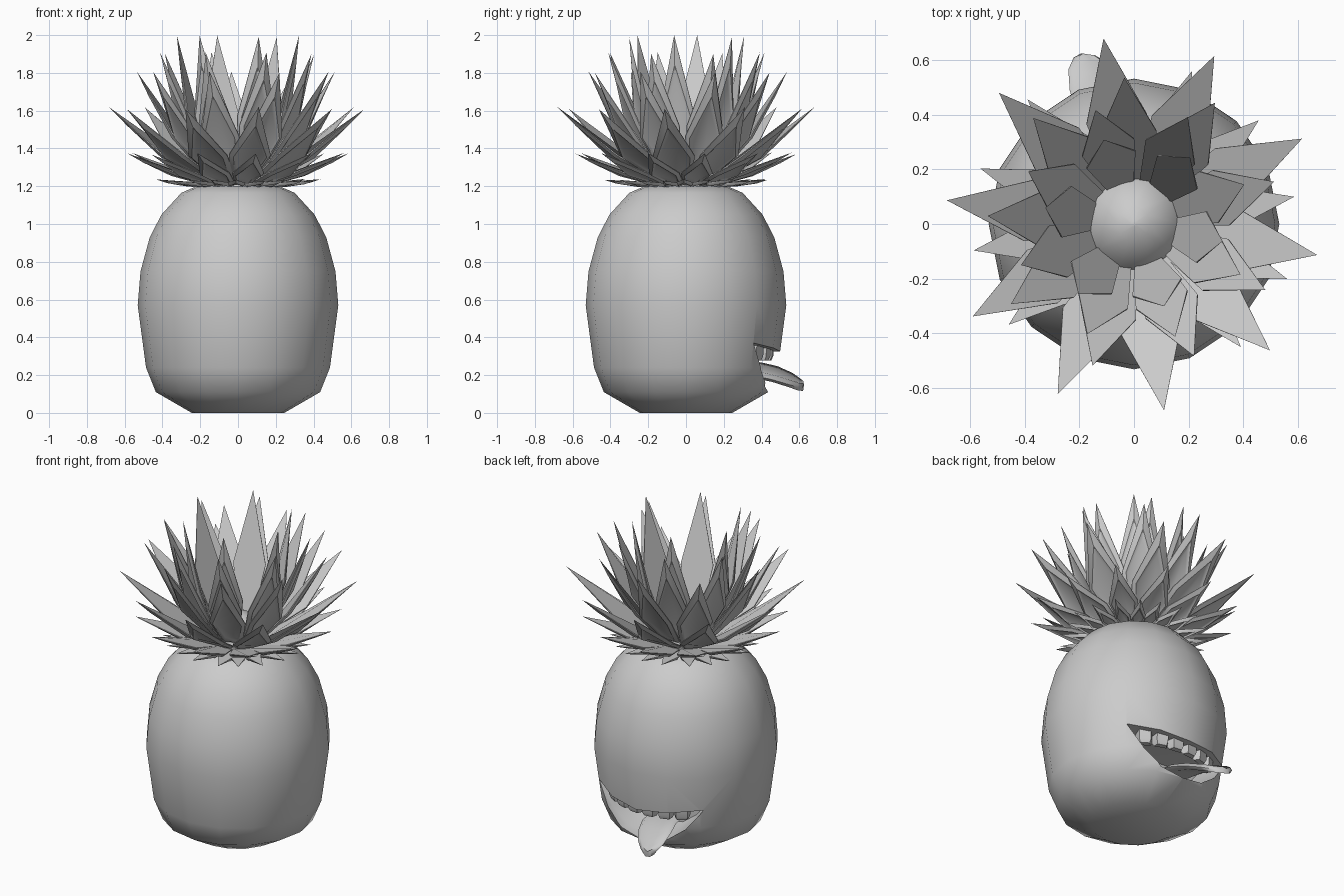
import bpy, bmesh, math, random
from mathutils import Vector

if "Cube" in bpy.data.objects:
    bpy.data.objects.remove(bpy.data.objects["Cube"])

random.seed(4)


def make(name, verts, faces, angle=60):
    me = bpy.data.meshes.new(name)
    me.from_pydata(verts, [], faces)
    bm = bmesh.new()
    bm.from_mesh(me)
    bmesh.ops.recalc_face_normals(bm, faces=bm.faces)
    bm.to_mesh(me)
    bm.free()
    ob = bpy.data.objects.new(name, me)
    bpy.context.collection.objects.link(ob)
    bpy.ops.object.select_all(action='DESELECT')
    ob.select_set(True)
    bpy.context.view_layer.objects.active = ob
    bpy.ops.object.shade_smooth_by_angle(angle=math.radians(angle))
    return ob


def loft(rings):
    """Join equal-sized closed rings into a capped solid."""
    n = len(rings[0])
    verts = [v for r in rings for v in r]
    faces = [(k * n + i, k * n + (i + 1) % n, (k + 1) * n + (i + 1) % n, (k + 1) * n + i)
             for k in range(len(rings) - 1) for i in range(n)]
    faces.append(tuple(range(n))[::-1])
    faces.append(tuple(range(len(verts) - n, len(verts))))
    return verts, faces


def lathe(name, profile, n):
    return make(name, *loft([[(r * math.cos(2 * math.pi * i / n), r * math.sin(2 * math.pi * i / n), z)
                              for i in range(n)] for r, z in profile]))


# Fruit body
body = lathe("fruit_body", [(.245, 0), (.435, .11), (.487, .24), (.531, .57), (.516, .75),
                            (.467, .93), (.405, 1.05), (.30, 1.165), (.22, 1.2)], 16)

# Grinning mouth cut into the back
lower = [(-.37, .36), (-.27, .23), (-.15, .14), (0, .11), (.15, .14), (.26, .23), (.355, .37)]
upper = [(.2, .345), (0, .325), (-.2, .34)]
outline = lower + upper
cutter = make("mouth_cutter", *loft([[(x * .8, .2, .27 + (z - .27) * .8) for x, z in outline],
                                     [(x, .36, z) for x, z in outline],
                                     [(x, .8, z) for x, z in outline]]))
cut = body.modifiers.new("mouth", 'BOOLEAN')
cut.object = cutter
cut.operation = 'DIFFERENCE'
cut.solver = 'EXACT'
bpy.context.view_layer.objects.active = body
bpy.ops.object.select_all(action='DESELECT')
body.select_set(True)
bpy.ops.object.modifier_apply(modifier="mouth")
bpy.ops.object.shade_smooth_by_angle(angle=math.radians(45))
bpy.data.objects.remove(cutter)

# Upper teeth along the lip
verts, faces = [], []
for i in range(6):
    a = math.radians(-32 + 64 * i / 5)
    out = Vector((math.sin(a), math.cos(a), 0))
    side = Vector((math.cos(a), -math.sin(a), 0))
    rings = []
    for z, w, d in ((.36, .048, .028), (.30, .048, .026), (.278, .038, .016)):
        c = out * .435 + Vector((0, 0, z))
        rings.append([c + side * sx * w + out * sy * d
                      for sx, sy in ((-1, -1), (1, -1), (.7, 1), (-.7, 1))])
    v, f = loft(rings)
    faces += [tuple(j + len(verts) for j in q) for q in f]
    verts += v
make("upper_teeth", verts, faces)

# Tongue hanging out of the mouth, rolled to one side
rings = []
for x, y, z, w in ((-.05, .22, .225, .12), (-.08, .38, .225, .13), (-.11, .47, .205, .125),
                   (-.14, .55, .175, .10), (-.16, .60, .15, .06), (-.167, .62, .142, .025)):
    rings.append([(x + sx * w, y - sx * w * .15, z + sz - .22 * sx * w)
                  for sx, sz in ((-1, 0), (-.8, .02), (0, .01), (.8, .02), (1, 0), (.7, -.022), (-.7, -.022))])
make("tongue", *loft(rings))

# Crown core
lathe("crown_core", [(.2, 1.18), (.18, 1.25), (.165, 1.31), (.06, 1.37), (.01, 1.39)], 10)


def leaf(angle, base, tip, width, bend):
    """Pointed leaf: flat on top, with a raised rim and inset panel underneath."""
    a = math.radians(angle)
    out = Vector((math.cos(a), math.sin(a), 0))
    side = Vector((-math.sin(a), math.cos(a), 0))
    b, t = (out * p[0] + Vector((0, 0, p[1])) for p in (base, tip))
    d = (t - b).normalized()
    down = d.cross(side)
    if down.z > 0:
        down = -down
    m = b.lerp(t, .42) + down * bend

    def ring(s, off):
        m2 = m + down * off
        low = b.lerp(m, 1 - s) + down * off
        return [low - side * width * .5 * s,
                m2 - side * width * s,
                m.lerp(t, s * s) + down * off * (0 if s == 1 else .7),
                m2 + side * width * s,
                low + side * width * .5 * s]
    return loft([ring(1, 0), ring(1, .006), ring(.8, .02), ring(.68, .011)])


# Crown tiers: count, start angle, base (r, z), tip (r, z), half width, bend
tiers = [(20, 0, (.14, 1.215), (.44, 1.24), .045, .004),
         (12, 10, (.15, 1.22), (.60, 1.38), .085, .012),
         (10, -8, (.14, 1.23), (.69, 1.62), .112, .03),
         (9, 15, (.14, 1.25), (.54, 1.81), .105, .03),
         (8, 20, (.14, 1.27), (.44, 1.91), .10, .03),
         (6, 50, (.14, 1.28), (.33, 2.0), .095, .03)]
for k, (n, start, base, tip, width, bend) in enumerate(tiers):
    verts, faces = [], []
    for i in range(n):
        j = random.uniform(0, .012)
        v, f = leaf(start + 360 * i / n + random.uniform(-2, 2), base,
                    (tip[0] - j, tip[1] - j), width, bend)
        faces += [tuple(q + len(verts) for q in p) for p in f]
        verts += v
    make("crown_leaves_%d" % (k + 1), verts, faces, 40)
